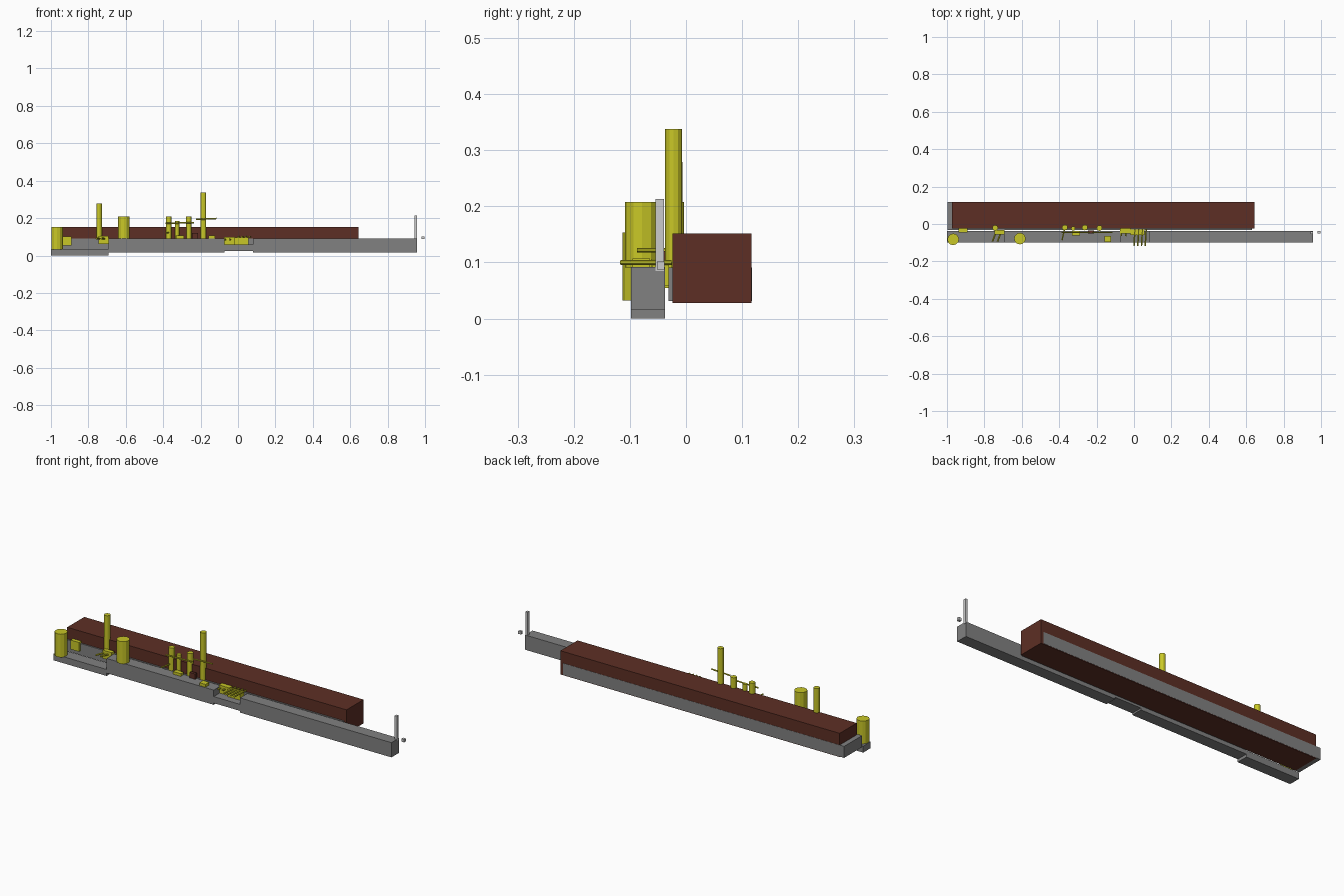
import bpy, bmesh, math
from mathutils import Vector, Matrix

if "Cube" in bpy.data.objects:
    bpy.data.objects.remove(bpy.data.objects["Cube"])


def material(name, rgb):
    m = bpy.data.materials.new(name)
    m.diffuse_color = (*rgb, 1)
    m.use_nodes = True
    m.node_tree.nodes["Principled BSDF"].inputs["Base Color"].default_value = m.diffuse_color
    return m


STONE = material("dark_grey", (0.22, 0.22, 0.22))
BROWN = material("brown", (0.11, 0.028, 0.018))
YELLOW = material("yellow", (0.58, 0.57, 0.02))


def finish(name, bm, mat):
    mesh = bpy.data.meshes.new(name)
    bm.to_mesh(mesh)
    bm.free()
    ob = bpy.data.objects.new(name, mesh)
    bpy.context.collection.objects.link(ob)
    if mat:
        mesh.materials.append(mat)
    return ob


def box(name, x, y, z, mat=None):
    """Box from (min, max) ranges on each axis."""
    bm = bmesh.new()
    size = Matrix.Diagonal((x[1] - x[0], y[1] - y[0], z[1] - z[0], 1))
    mid = Matrix.Translation((sum(x) / 2, sum(y) / 2, sum(z) / 2))
    bmesh.ops.create_cube(bm, size=1, matrix=mid @ size)
    return finish(name, bm, mat)


def rod(name, a, b, r, mat=YELLOW, sides=12):
    """Cylinder between two points."""
    a, b = Vector(a), Vector(b)
    turn = (b - a).to_track_quat('Z', 'Y').to_matrix().to_4x4()
    bm = bmesh.new()
    bmesh.ops.create_cone(bm, cap_ends=True, segments=sides, radius1=r, radius2=r,
                          depth=(b - a).length,
                          matrix=Matrix.Translation((a + b) / 2) @ turn)
    return finish(name, bm, mat)


# Long brown upper block with the grey base running through it
box("upper_block", (-0.972, 0.645), (-0.024, 0.117), (0.028, 0.152), BROWN)
box("rear_base", (-0.998, 0.63), (-0.031, 0.118), (0.031, 0.091), STONE)

# Front ledge: low left step, long run, recessed bay, right run
FRONT = (-0.098, -0.037)
box("left_step", (-1.0, -0.692), FRONT, (0.0, 0.034), STONE)
box("middle_ledge", (-0.692, -0.072), FRONT, (0.015, 0.092), STONE)
box("recessed_bay", (-0.072, 0.08), FRONT, (0.024, 0.058), STONE)
box("right_ledge", (0.08, 0.957), FRONT, (0.015, 0.092), STONE)

# Post and small cube at the right end
box("end_post", (0.945, 0.958), (-0.054, -0.039), (0.085, 0.213))
box("end_cube", (0.982, 0.998), (-0.052, -0.038), (0.087, 0.102))

# Upright yellow cylinders: x, y, bottom, top, radius
UPRIGHTS = {
    "wide_tank_left": (-0.967, -0.082, 0.032, 0.153, 0.031),
    "wide_tank_right": (-0.61, -0.078, 0.091, 0.208, 0.031),
    "tall_stack_left": (-0.742, -0.021, 0.085, 0.279, 0.015),
    "tall_stack_right": (-0.185, -0.022, 0.085, 0.338, 0.015),
    "short_stack_left": (-0.37, -0.019, 0.088, 0.208, 0.015),
    "short_stack_middle": (-0.325, -0.024, 0.088, 0.185, 0.011),
    "short_stack_right": (-0.263, -0.019, 0.088, 0.208, 0.015),
}
for name, (x, y, z0, z1, r) in UPRIGHTS.items():
    rod(name, (x, y, z0), (x, y, z1), r)

# Thin horizontal bars beside the stacks
rod("high_crossbar", (-0.225, -0.045, 0.193), (-0.115, -0.045, 0.198), 0.004, sides=6)
rod("low_crossbar", (-0.387, -0.045, 0.172), (-0.235, -0.045, 0.176), 0.004, sides=6)
rod("slanted_bar", (-0.372, -0.03, 0.122), (-0.385, -0.087, 0.122), 0.004, sides=6)

# Small fittings along the ledge
FITTINGS = {
    "left_cabinet": ((-0.938, -0.89), (-0.045, -0.025), (0.054, 0.102)),
    "fork_body": ((-0.745, -0.693), (-0.055, -0.033), (0.062, 0.105)),
    "low_box_left": ((-0.332, -0.288), (-0.062, -0.038), (0.09, 0.106)),
    "low_box_right": ((-0.157, -0.122), (-0.095, -0.064), (0.09, 0.107)),
    "bay_cabinet": ((-0.075, -0.015), (-0.05, -0.025), (0.058, 0.1)),
    "bay_shelf": ((-0.02, 0.055), (-0.06, -0.03), (0.058, 0.095)),
}
for name, (x, y, z) in FITTINGS.items():
    box(name, x, y, z, YELLOW)
box("brown_box", (-0.245, -0.213), (-0.05, -0.035), (0.09, 0.12), BROWN)

# Prongs of the forks and the rack of rods over the bay
for i, x in enumerate((-0.735, -0.708)):
    rod(f"fork_prong_{i}", (x, -0.035, 0.09), (x - 0.022, -0.094, 0.09), 0.005, sides=6)
for i, x in enumerate((-0.065, -0.04)):
    rod(f"bay_prong_{i}", (x, -0.03, 0.085), (x - 0.005, -0.065, 0.085), 0.005, sides=6)
for i in range(4):
    x = 0.005 + i * 0.02
    rod(f"bay_rod_{i}", (x, -0.026, 0.1), (x - 0.005, -0.117, 0.1), 0.0045, sides=6)
